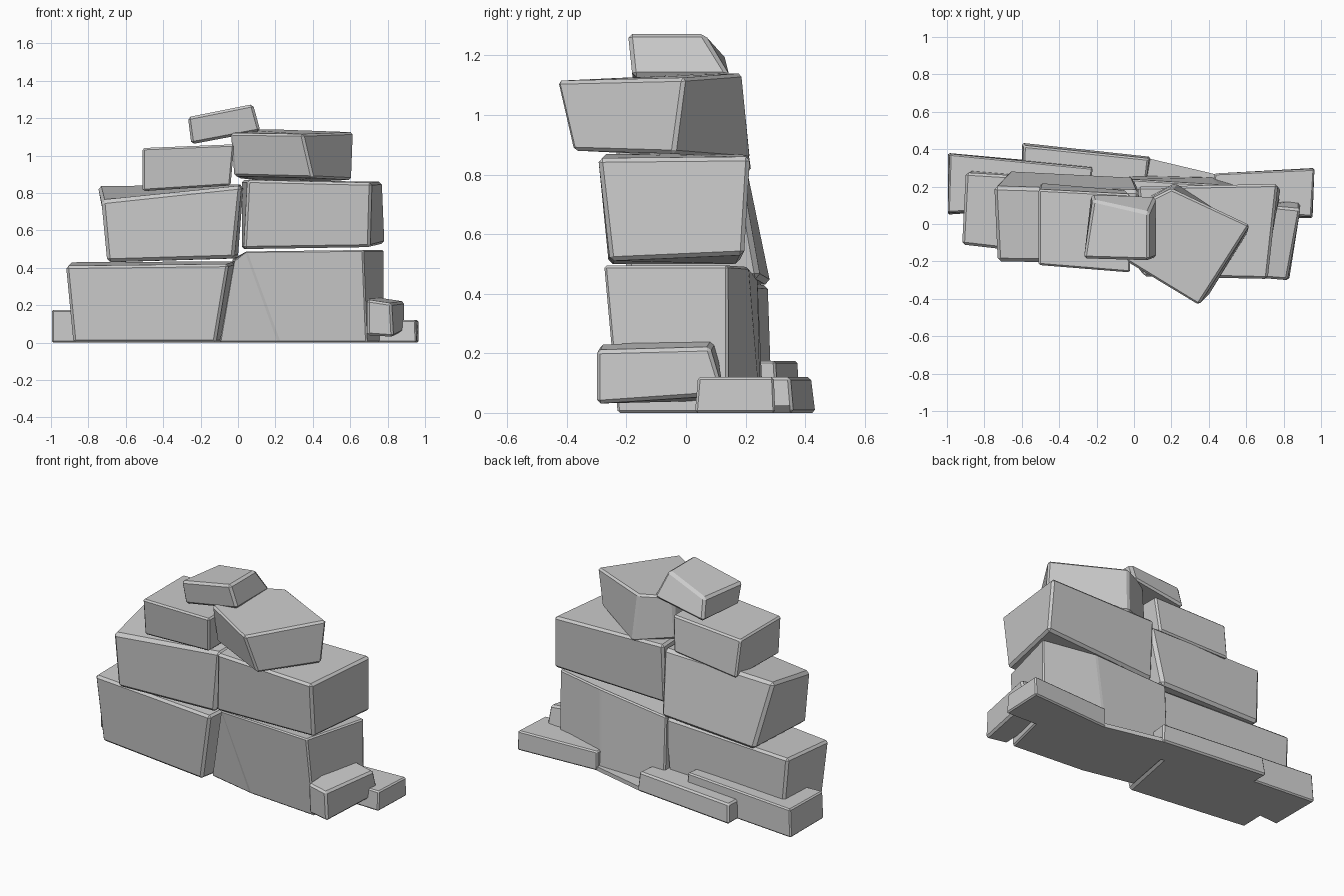
import bpy, bmesh


def stone(name, top, bottom, z_top, z_bottom, bevel=0.014):
    """Rough block; corners run front-left, front-right, back-right, back-left."""
    n = len(top)
    zt = z_top if isinstance(z_top, (list, tuple)) else [z_top] * n
    zb = z_bottom if isinstance(z_bottom, (list, tuple)) else [z_bottom] * n
    bm = bmesh.new()
    lo = [bm.verts.new((x, y, z)) for (x, y), z in zip(bottom, zb)]
    hi = [bm.verts.new((x, y, z)) for (x, y), z in zip(top, zt)]
    bm.faces.new(hi)
    bm.faces.new(lo[::-1])
    for i in range(n):
        j = (i + 1) % n
        bm.faces.new((lo[i], lo[j], hi[j], hi[i]))
    bmesh.ops.recalc_face_normals(bm, faces=bm.faces[:])
    if bevel:
        bmesh.ops.bevel(bm, geom=bm.edges[:], offset=bevel, segments=1,
                        affect='EDGES', clamp_overlap=True)
    me = bpy.data.meshes.new(name)
    bm.to_mesh(me)
    bm.free()
    ob = bpy.data.objects.new(name, me)
    bpy.context.collection.objects.link(ob)
    return ob


# Bottom course
stone("base_stone_left",
      [(-0.92, -0.11), (-0.05, -0.21), (0.0, 0.22), (-0.90, 0.275)],
      [(-0.88, -0.09), (-0.12, -0.19), (-0.04, 0.22), (-0.87, 0.29)],
      [0.41, 0.42, 0.435, 0.43], 0.0)
stone("base_stone_right",
      [(-0.02, -0.10), (0.04, -0.23), (0.67, -0.275), (0.78, 0.14), (0.45, 0.21), (-0.03, 0.24)],
      [(-0.10, -0.12), (0.22, -0.19), (0.69, -0.23), (0.78, 0.14), (0.42, 0.25), (-0.03, 0.26)],
      [0.44, 0.49, 0.495, 0.495, 0.49, 0.45], 0.0, 0.008)

# Second course
stone("middle_stone_left",
      [(-0.73, -0.20), (0.02, -0.21), (0.03, 0.18), (-0.75, 0.20)],
      [(-0.70, -0.20), (-0.02, -0.20), (0.0, 0.25), (-0.67, 0.285)],
      [0.76, 0.84, 0.845, 0.84], [0.43, 0.45, 0.45, 0.43], 0.018)
stone("middle_stone_right",
      [(0.05, -0.28), (0.715, -0.295), (0.77, 0.215), (0.02, 0.20)],
      [(0.03, -0.26), (0.705, -0.255), (0.785, 0.195), (0.02, 0.18)],
      [0.87, 0.855, 0.86, 0.87], [0.50, 0.51, 0.53, 0.50])

# Third course
stone("upper_stone_left",
      [(-0.51, -0.22), (-0.02, -0.26), (-0.02, 0.16), (-0.51, 0.185)],
      [(-0.51, -0.20), (-0.04, -0.23), (-0.04, 0.18), (-0.50, 0.22)],
      [1.04, 1.06, 1.06, 1.04], [0.81, 0.84, 0.84, 0.81], 0.010)
stone("upper_stone_right",
      [(-0.04, -0.20), (0.345, -0.435), (0.62, -0.005), (0.20, 0.19), (0.02, 0.10)],
      [(-0.02, -0.18), (0.40, -0.38), (0.61, -0.04), (0.22, 0.22), (0.0, 0.10)],
      [1.12, 1.115, 1.125, 1.14, 1.14], [0.89, 0.88, 0.87, 0.85, 0.88], 0.012)

# Capstone
stone("top_stone",
      [(-0.27, -0.185), (0.08, -0.195), (0.08, 0.06), (-0.22, 0.13)],
      [(-0.25, -0.17), (0.12, -0.18), (0.12, 0.15), (-0.23, 0.16)],
      [1.205, 1.275, 1.275, 1.205], [1.06, 1.13, 1.13, 1.07], 0.014)

# Small fallen stone at the right end
stone("small_stone_front",
      [(0.69, -0.29), (0.82, -0.30), (0.89, 0.08), (0.69, 0.10)],
      [(0.69, -0.28), (0.83, -0.30), (0.89, 0.13), (0.70, 0.12)],
      [0.23, 0.21, 0.22, 0.25], [0.04, 0.03, 0.06, 0.04], 0.012)

# Low slabs along the back
stone("back_slab_right",
      [(0.42, 0.06), (0.95, 0.04), (0.965, 0.295), (0.43, 0.27)],
      [(0.42, 0.05), (0.955, 0.03), (0.965, 0.30), (0.43, 0.27)],
      0.12, 0.0, 0.008)
stone("back_slab_middle",
      [(-0.60, 0.20), (0.06, 0.18), (0.08, 0.35), (-0.59, 0.42)],
      [(-0.60, 0.20), (0.06, 0.18), (0.09, 0.36), (-0.60, 0.435)],
      0.12, 0.0, 0.01)
stone("back_slab_left",
      [(-0.995, 0.06), (-0.25, 0.10), (-0.22, 0.30), (-0.985, 0.375)],
      [(-0.995, 0.05), (-0.25, 0.10), (-0.22, 0.31), (-0.995, 0.38)],
      0.175, 0.0, 0.008)

# Thin footing joining the back slabs
footing = [(0.0, 0.1), (0.5, 0.1), (0.46, 0.26), (0.06, 0.355)]
stone("ground_footing", footing, footing, 0.025, 0.0, 0)
